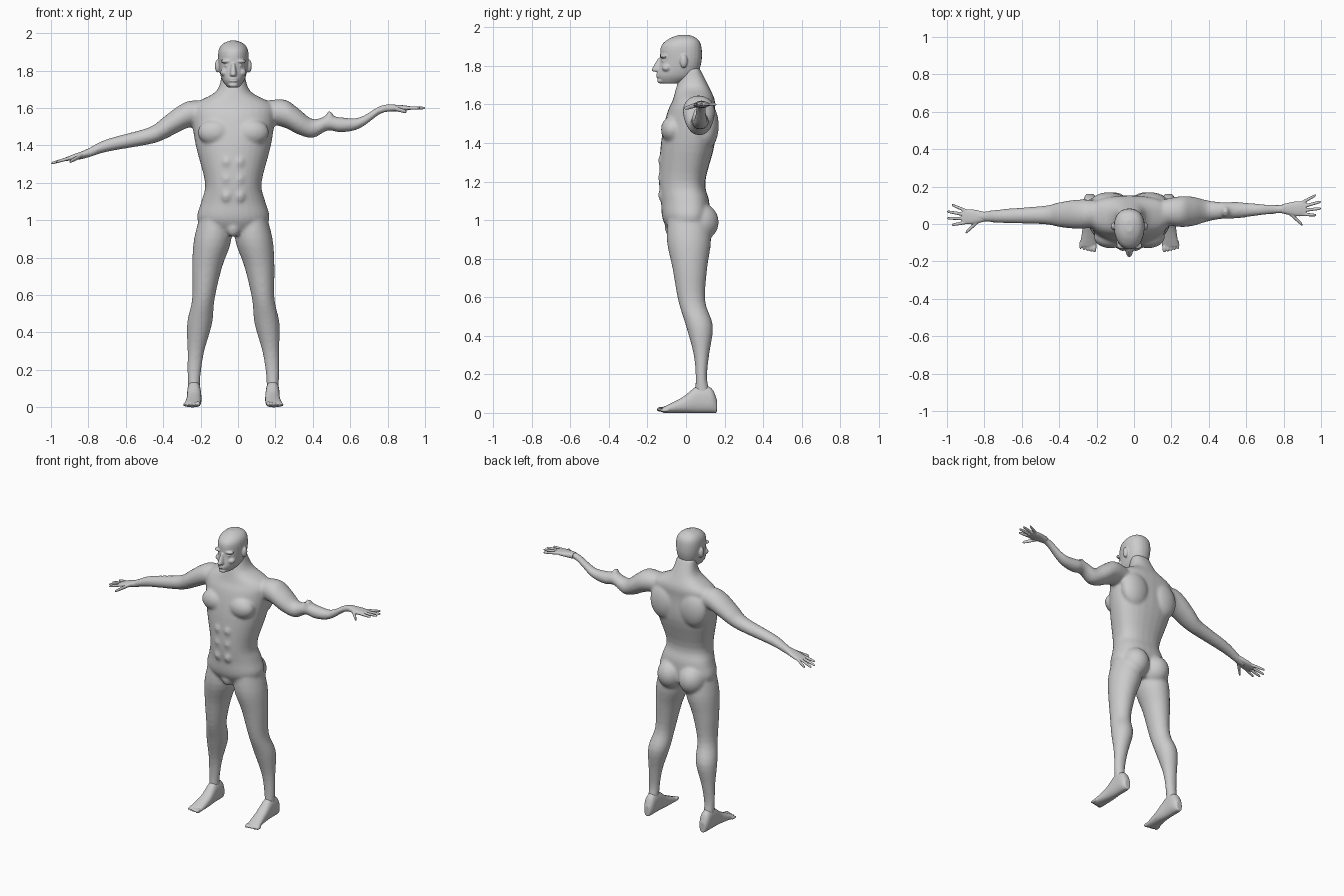
import bpy
import bmesh
import math
from mathutils import Matrix, Vector

cube = bpy.data.objects.get("Cube")
if cube:
    bpy.data.objects.remove(cube, do_unlink=True)

CENTRE = -0.025          # the trunk sits slightly off the arm span's middle
SIDES = {"right": -1, "left": 1}

skin = bpy.data.materials.new("plain_grey")
skin.use_nodes = True
skin.diffuse_color = (0.6, 0.6, 0.6, 1)
skin.node_tree.nodes["Principled BSDF"].inputs["Base Color"].default_value = skin.diffuse_color


def spline(rows, steps=4):
    """Smoothly resample a list of equal-length tuples."""
    result = []
    last = len(rows) - 1
    for i in range(last):
        before, start = rows[max(i - 1, 0)], rows[i]
        end, after = rows[i + 1], rows[min(i + 2, last)]
        for step in range(steps):
            t = step / steps
            ease = t * t * (3 - 2 * t)
            leave, arrive = t * (1 - t) ** 2 / 2, t * t * (t - 1) / 2
            result.append([b + (c - b) * ease + (c - a) * leave + (d - b) * arrive
                           for a, b, c, d in zip(before, start, end, after)])
    return result + [rows[-1]]


def loft(bm, axis, rows, power=2.0, skew=0.0, sides=28):
    """Skin rounded rings (x, y, z, half width, half depth) set across an axis."""
    rings = []
    for x, y, z, wide, deep in spline(rows):
        ring = []
        for k in range(sides):
            angle = math.tau * k / sides
            c, s = math.cos(angle), math.sin(angle)
            u = wide * math.copysign(abs(c) ** (2 / power), c) * (1 + skew * s)
            v = deep * math.copysign(abs(s) ** (2 / power), s)
            offset = {"X": (0, u, v), "Y": (u, 0, v), "Z": (u, v, 0)}[axis]
            ring.append(bm.verts.new(Vector((x, y, z)) + Vector(offset)))
        rings.append(ring)
    for low, high in zip(rings, rings[1:]):
        for k in range(sides):
            n = (k + 1) % sides
            bm.faces.new((low[k], low[n], high[n], high[k]))
    bm.faces.new(rings[0][::-1])
    bm.faces.new(rings[-1])


def band(height, half, front, back, offset=0.0):
    """One level ring of an upright form, placed from the trunk's centre."""
    return (CENTRE + offset, (front + back) / 2, height, half, (back - front) / 2)


def ellipsoid(bm, place, radii):
    matrix = Matrix.Translation(place) @ Matrix.Diagonal((*radii, 1))
    bmesh.ops.create_uvsphere(bm, u_segments=24, v_segments=16, radius=1, matrix=matrix)


def pair(bm, out, y, z, radii):
    """Mirrored ellipsoids, left and right of the trunk's centre."""
    for side in SIDES.values():
        ellipsoid(bm, (CENTRE + side * out, y, z), radii)


def finish(name, bm, voxel, smoothing):
    """Fuse the overlapping forms into one smooth skin."""
    bmesh.ops.recalc_face_normals(bm, faces=bm.faces)
    mesh = bpy.data.meshes.new(name)
    bm.to_mesh(mesh)
    bm.free()
    part = bpy.data.objects.new(name, mesh)
    bpy.context.scene.collection.objects.link(part)
    remesh = part.modifiers.new("fuse", "REMESH")
    remesh.mode = "VOXEL"
    remesh.voxel_size = voxel
    relax = part.modifiers.new("relax", "SMOOTH")
    relax.factor = 0.5
    relax.iterations = smoothing
    bpy.context.view_layer.update()
    graph = bpy.context.evaluated_depsgraph_get()
    fused = bpy.data.meshes.new_from_object(part.evaluated_get(graph))
    part.modifiers.clear()
    part.data = fused
    fused.materials.clear()
    fused.materials.append(skin)
    fused.shade_smooth()


# Trunk and neck
body = bmesh.new()
loft(body, "Z", [
    band(height=0.92, half=0.1, front=-0.07, back=0.08),
    band(height=1.0, half=0.19, front=-0.12, back=0.12),
    band(height=1.1, half=0.17, front=-0.13, back=0.12),
    band(height=1.2, half=0.15, front=-0.14, back=0.1),
    band(height=1.4, half=0.2, front=-0.13, back=0.15),
    band(height=1.55, half=0.22, front=-0.1, back=0.15),
    band(height=1.62, half=0.21, front=-0.07, back=0.15),
    band(height=1.69, half=0.09, front=-0.05, back=0.12),
    band(height=1.79, half=0.06, front=-0.02, back=0.07),
], power=2.3, skew=0.12)

# Muscle forms: chest, shoulder blades, buttocks, abdomen, groin
pair(body, out=0.1, y=-0.07, z=1.47, radii=(0.09, 0.06, 0.07))
pair(body, out=0.11, y=0.11, z=1.49, radii=(0.1, 0.06, 0.12))
pair(body, out=0.08, y=0.07, z=0.99, radii=(0.09, 0.1, 0.1))
for level in range(3):
    pair(body, out=0.035, y=-0.115, z=1.13 + level * 0.09, radii=(0.03, 0.03, 0.04))
ellipsoid(body, (CENTRE, -0.07, 0.96), (0.04, 0.04, 0.05))

# Legs, from hip to ankle
for side in SIDES.values():
    loft(body, "Z", [
        band(height=1.05, half=0.07, front=-0.09, back=0.11, offset=side * 0.1),
        band(height=0.9, half=0.1, front=-0.1, back=0.13, offset=side * 0.11),
        band(height=0.75, half=0.08, front=-0.07, back=0.11, offset=side * 0.14),
        band(height=0.58, half=0.06, front=-0.04, back=0.1, offset=side * 0.16),
        band(height=0.45, half=0.067, front=0.0, back=0.14, offset=side * 0.18),
        band(height=0.3, half=0.045, front=0.04, back=0.12, offset=side * 0.2),
        band(height=0.17, half=0.035, front=0.05, back=0.11, offset=side * 0.21),
        band(height=0.07, half=0.03, front=0.04, back=0.14, offset=side * 0.21),
    ])


def depth_at(x):
    """The arms drift backward from right to left."""
    return 0.06 + x / 40


def arm(points):
    """Arm through (x, height, radius), a little deeper than it is tall."""
    loft(body, "X", [(x, depth_at(x), z, r * 1.1, r) for x, z, r in points])


# Lowered right arm, then raised left arm with its twisted elbow
arm([(-0.15, 1.57, 0.06), (-0.25, 1.57, 0.07), (-0.32, 1.54, 0.07), (-0.4, 1.49, 0.06),
     (-0.48, 1.45, 0.045), (-0.7, 1.4, 0.034), (-0.8, 1.36, 0.025), (-0.86, 1.34, 0.02)])
arm([(0.15, 1.58, 0.06), (0.25, 1.57, 0.075), (0.32, 1.53, 0.07), (0.4, 1.49, 0.05),
     (0.48, 1.52, 0.04), (0.55, 1.51, 0.04), (0.65, 1.52, 0.03), (0.76, 1.59, 0.022),
     (0.82, 1.6, 0.02)])
ellipsoid(body, (0.49, 0.065, 1.55), (0.02, 0.03, 0.035))
finish("body", body, voxel=0.009, smoothing=7)

# Head: skull and jaw
head = bmesh.new()
loft(head, "Z", [
    band(height=1.71, half=0.03, front=-0.13, back=-0.03),
    band(height=1.75, half=0.06, front=-0.15, back=0.05),
    band(height=1.82, half=0.077, front=-0.135, back=0.08),
    band(height=1.9, half=0.08, front=-0.13, back=0.08),
    band(height=1.94, half=0.06, front=-0.09, back=0.06),
    band(height=1.96, half=0.02, front=-0.04, back=0.02),
], power=2.2, skew=0.1)

# Nose, brows, eyes, cheeks, ears, lips and chin
loft(head, "Z", [
    band(height=1.84, half=0.01, front=-0.145, back=-0.1),
    band(height=1.78, half=0.02, front=-0.178, back=-0.1),
    band(height=1.77, half=0.01, front=-0.16, back=-0.1),
])
pair(head, out=0.036, y=-0.115, z=1.85, radii=(0.033, 0.02, 0.01))
pair(head, out=0.033, y=-0.112, z=1.827, radii=(0.015, 0.015, 0.01))
pair(head, out=0.045, y=-0.1, z=1.79, radii=(0.025, 0.025, 0.02))
pair(head, out=0.084, y=-0.012, z=1.825, radii=(0.015, 0.02, 0.035))
for lip in (1.745, 1.757):
    ellipsoid(head, (CENTRE, -0.143, lip), (0.024, 0.012, 0.006))
ellipsoid(head, (CENTRE, -0.13, 1.723), (0.026, 0.02, 0.014))
finish("head", head, voxel=0.0045, smoothing=3)


def hand(name, side, wrist_height, slope, sweep):
    """Palm with four fanned fingers and a thumb, reaching outward along x."""
    bm = bmesh.new()

    def place(reach, across):
        return Vector((side * reach, depth_at(side * 0.85) + across,
                       wrist_height + slope * (reach - 0.8)))

    def finger(base, tip, thick):
        loft(bm, "X", [(*base.lerp(tip, t), thick * size, thick * size)
                       for t, size in ((0, 1.1), (0.5, 1), (0.9, 0.8), (1, 0.4))], sides=12)

    loft(bm, "X", [(*place(reach, 0), wide, thick) for reach, wide, thick in
                   ((0.79, 0.024, 0.02), (0.87, 0.04, 0.016), (0.92, 0.036, 0.01))], power=2.4)
    for spread in (-1.5, -0.5, 0.5, 1.5):
        finger(place(0.89, spread * 0.019),
               place(1.003 - spread ** 2 / 80, spread * 0.036 + sweep), thick=0.009)
    finger(place(0.83, -0.02), place(0.9, -0.085) - Vector((0, 0, 0.02)), thick=0.012)
    finish(name, bm, voxel=0.0035, smoothing=2)


hand("right_hand", SIDES["right"], wrist_height=1.36, slope=-0.28, sweep=0.01)
hand("left_hand", SIDES["left"], wrist_height=1.6, slope=0, sweep=0.02)

# Feet: each row is distance back, offset from centre, half width and full height
foot_rows = [(0.16, 0.21, 0.02, 0.07), (0.13, 0.21, 0.035, 0.13), (0.06, 0.21, 0.037, 0.14),
             (-0.02, 0.21, 0.04, 0.08), (-0.12, 0.22, 0.045, 0.03)]
for name, side in SIDES.items():
    foot = bmesh.new()
    loft(foot, "Y", [(CENTRE + side * out, y, tall / 2, half, tall / 2)
                     for y, out, half, tall in foot_rows], power=2.3)
    for toe in range(5):
        size = 0.0135 - toe * 0.0012
        ellipsoid(foot, (CENTRE + side * (0.187 + toe * 0.0185), toe * 0.004 - 0.128, size + 0.005),
                  (size * 0.8, 0.025, size))
    finish(name + "_foot", foot, voxel=0.0045, smoothing=2)
